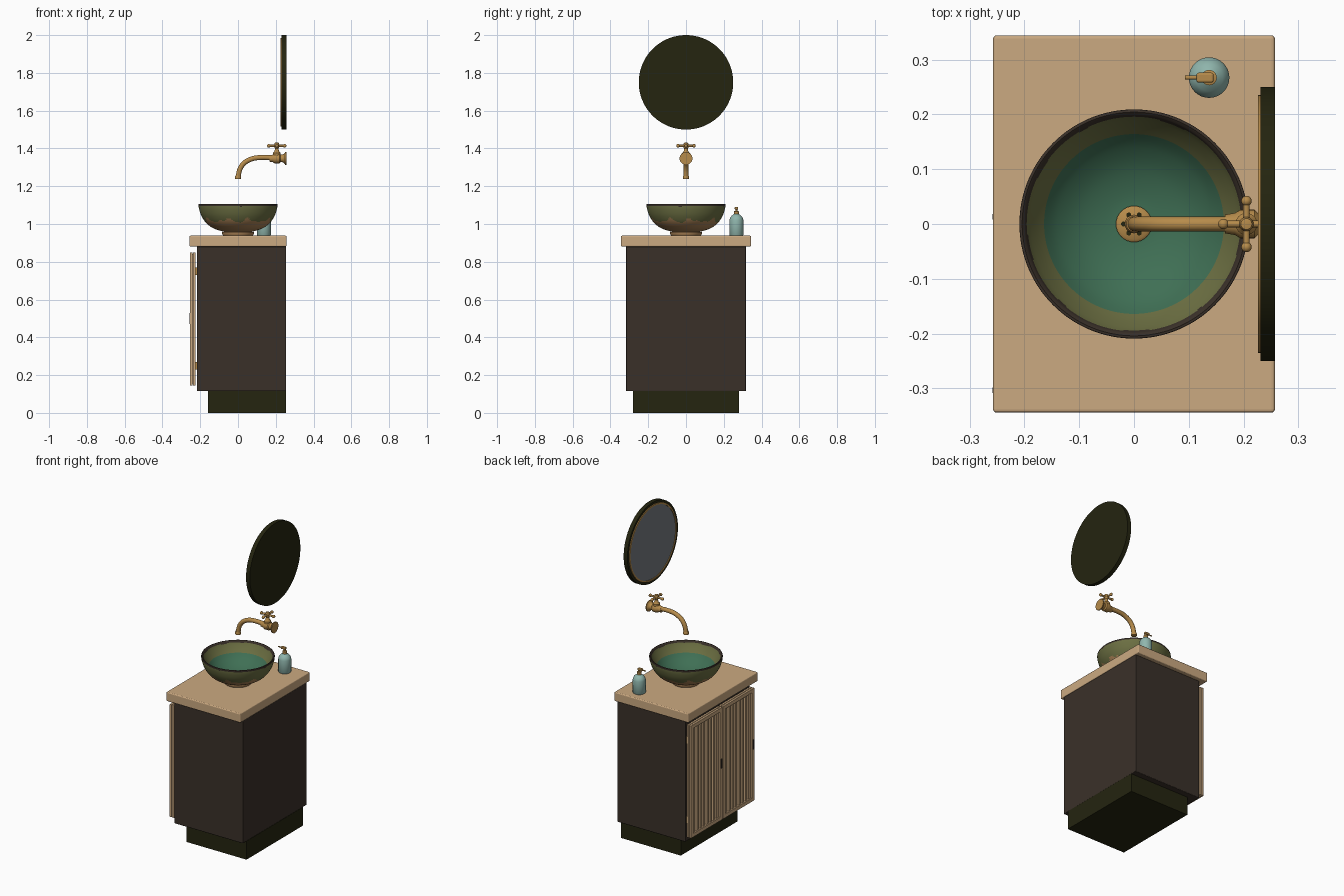
import bpy, bmesh, math
from mathutils import Matrix, Vector

if "Cube" in bpy.data.objects:
    bpy.data.objects.remove(bpy.data.objects["Cube"])


def material(name, rgb):
    m = bpy.data.materials.new(name)
    m.use_nodes = True
    colour = (*rgb, 1)
    m.diffuse_color = colour
    m.node_tree.nodes["Principled BSDF"].inputs["Base Color"].default_value = colour
    return m


oak = material("pale oak", (0.6, 0.4, 0.22))
brown = material("dark brown", (0.042, 0.03, 0.022))
black_olive = material("black olive", (0.018, 0.018, 0.005))
brass = material("brass", (0.47, 0.26, 0.07))
olive = material("olive glaze", (0.15, 0.16, 0.055))
teal = material("green glaze", (0.05, 0.16, 0.09))
clay = material("bare clay", (0.4, 0.22, 0.09))
soap = material("pale teal", (0.28, 0.47, 0.42))
glass = material("mirror grey", (0.18, 0.2, 0.22))


def finish(name, bm, mats, smooth=False):
    mesh = bpy.data.meshes.new(name)
    bm.to_mesh(mesh)
    bm.free()
    obj = bpy.data.objects.new(name, mesh)
    bpy.context.collection.objects.link(obj)
    for m in mats:
        mesh.materials.append(m)
    if smooth:
        bpy.ops.object.select_all(action="DESELECT")
        obj.select_set(True)
        bpy.context.view_layer.objects.active = obj
        bpy.ops.object.shade_smooth_by_angle(angle=math.radians(40))
    return obj


def box(name, x, y, z, mat, bevel=0):
    bm = bmesh.new()
    size = [b - a for a, b in (x, y, z)]
    mid = [(a + b) / 2 for a, b in (x, y, z)]
    bmesh.ops.create_cube(bm, size=1, matrix=Matrix.Translation(mid) @ Matrix.Diagonal((*size, 1)))
    obj = finish(name, bm, [mat])
    if bevel:
        mod = obj.modifiers.new("soft edges", "BEVEL")
        mod.width, mod.segments = bevel, 3
    return obj


def rounded(points, steps=6):
    """Catmull-Rom curve through profile points."""
    p = [Vector(q) for q in points]
    p = [2 * p[0] - p[1]] + p + [2 * p[-1] - p[-2]]
    out = []
    for a, b, c, d in zip(p, p[1:], p[2:], p[3:]):
        for i in range(steps):
            t = i / steps
            out.append(0.5 * (2 * b + (c - a) * t + (2 * a - 5 * b + 4 * c - d) * t * t
                              + (3 * b - a - 3 * c + d) * t ** 3))
    return out + [p[-2]]


def lathe(name, profile, mats, place=Matrix(), sides=32, rule=None):
    """Turn (radius, height) points about the local z axis."""
    bm = bmesh.new()
    rings = []
    for r, h in profile:
        if r < 0.0005:
            rings.append([bm.verts.new((0, 0, h))] * sides)
        else:
            rings.append([bm.verts.new((r * math.cos(math.tau * i / sides),
                                        r * math.sin(math.tau * i / sides), h)) for i in range(sides)])
    for low, high in zip(rings, rings[1:]):
        for i in range(sides):
            j = (i + 1) % sides
            corners = list(dict.fromkeys((low[i], low[j], high[j], high[i])))
            if len(corners) > 2:
                bm.faces.new(corners)
    bmesh.ops.recalc_face_normals(bm, faces=bm.faces)
    if rule:
        for f in bm.faces:
            f.material_index = rule(f.calc_center_median(), f.normal)
    bm.transform(place)
    return finish(name, bm, mats, True)


def at(x, y, z, axis=None):
    m = Matrix.Translation((x, y, z))
    turn = {"x": (math.pi / 2, "Y"), "-x": (-math.pi / 2, "Y"), "y": (-math.pi / 2, "X")}
    return m @ Matrix.Rotation(turn[axis][0], 4, turn[axis][1]) if axis else m


def rod(name, radius, length, mat, place):
    h = length / 2
    return lathe(name, [(0, -h), (radius, -h), (radius, h), (0, h)], [mat], place, 20)


def ball(name, radius, mat, place):
    arc = [(radius * math.sin(math.pi * i / 10), -radius * math.cos(math.pi * i / 10)) for i in range(11)]
    return lathe(name, arc, [mat], place, 20)


# Cabinet
box("plinth", (-0.16, 0.255), (-0.28, 0.28), (0, 0.116), black_olive)
box("cabinet_body", (-0.218, 0.255), (-0.318, 0.318), (0.115, 0.881), brown, 0.004)
box("countertop", (-0.257, 0.257), (-0.344, 0.344), (0.88, 0.938), oak, 0.006)

# Two slatted doors, each a double-layer frame with slats
for side, start in (("right", -0.313), ("left", 0.003)):
    end, rail, low, high = start + 0.31, 0.024, 0.145, 0.85
    for layer, depth in (("front", (-0.255, -0.241)), ("back", (-0.238, -0.224))):
        tag = f"{side}_door_{layer}"
        for k, y in enumerate(((start, start + rail), (end - rail, end))):
            box(f"{tag}_stile_{k}", depth, y, (low, high), oak, 0.002)
        for k, z in enumerate(((low, low + rail), (high - rail, high))):
            box(f"{tag}_rail_{k}", depth, (start + rail, end - rail), z, oak, 0.002)
    count = 8
    pitch = (end - start - 2 * rail) / count
    for k in range(count):
        y = start + rail + pitch * (k + 0.5)
        box(f"{side}_door_slat_{k}", (-0.249, -0.229), (y - 0.008, y + 0.008),
            (low + 0.01, high - 0.01), oak)
    box(f"{side}_door_pull", (-0.258, -0.252), (start + 0.004, start + 0.016), (0.47, 0.53), brown, 0.002)
    for z in (0.25, 0.75):
        box(f"{side}_door_hinge", (-0.226, -0.216), (end - 0.02, end - 0.005), (z - 0.02, z + 0.02), brass)

# Vessel basin with dripped glaze
inside = rounded([(0, 0.972), (0.05, 0.975), (0.1, 0.991), (0.14, 1.018), (0.168, 1.05),
                  (0.188, 1.08), (0.199, 1.102)])
outside = rounded([(0.204, 1.106), (0.209, 1.102), (0.205, 1.075), (0.192, 1.04), (0.168, 1.005),
                   (0.13, 0.977), (0.075, 0.959)])
foot = [(0.084, 0.957), (0.084, 0.948), (0.078, 0.938), (0, 0.938)]


def glaze(c, n):
    a = math.atan2(c.y, c.x)
    r = math.hypot(c.x, c.y)
    wobble = math.sin(9 * a) + 0.6 * math.sin(14 * a + 1) + 0.4 * math.sin(23 * a)
    if c.z > 1.094 + 0.001 * wobble:
        return 2
    if n.z > 0 and c.z > 0.97:
        return 1 if r < 0.164 else 0
    return 3 if c.z < 1.018 + 0.008 * wobble else 0


lathe("basin", inside + outside + foot, [olive, teal, brown, clay], sides=128, rule=glaze)

# Drain
lathe("drain", [(0, 0.97), (0.033, 0.97), (0.033, 0.977), (0.028, 0.981), (0, 0.982)], [brass])
for k in range(6):
    a = math.tau * k / 6
    rod("drain_hole", 0.0045, 0.002, black_olive, at(0.019 * math.cos(a), 0.019 * math.sin(a), 0.982))

# Wall tap: flange and body
lathe("tap_body", [(0, 0), (0.034, 0), (0.034, 0.006), (0.026, 0.011), (0.02, 0.02), (0.02, 0.03),
                   (0.026, 0.036), (0.026, 0.062), (0.02, 0.072), (0.017, 0.09), (0, 0.09)],
      [brass], at(0.256, 0, 1.347, "-x"))

# Curved spout
curve = bpy.data.curves.new("spout", "CURVE")
curve.dimensions = "3D"
curve.bevel_depth, curve.bevel_resolution, curve.use_fill_caps = 0.0135, 5, True
path = rounded([(0.18, 1.35), (0.13, 1.352), (0.08, 1.347), (0.035, 1.325), (0.01, 1.29), (0, 1.245)])
line = curve.splines.new("POLY")
line.points.add(len(path) - 1)
for point, (x, z) in zip(line.points, path):
    point.co = (x, 0, z, 1)
line.use_smooth = True
spout = bpy.data.objects.new("spout", curve)
bpy.context.collection.objects.link(spout)
curve.materials.append(brass)
lathe("spout_tip", [(0, 1.238), (0.016, 1.238), (0.017, 1.248), (0.014, 1.256), (0, 1.256)], [brass])

# Cross handle
lathe("tap_stem", [(0.02, 1.355), (0.02, 1.376), (0.012, 1.385), (0.009, 1.4), (0.013, 1.405),
                   (0.013, 1.422), (0.01, 1.43), (0, 1.432)], [brass], at(0.205, 0, 0))
for axis in "xy":
    rod(f"tap_arm_{axis}", 0.006, 0.084, brass, at(0.205, 0, 1.414, axis))
    for s in (-0.042, 0.042):
        x, y = (s, 0) if axis == "x" else (0, s)
        ball("tap_arm_end", 0.0095, brass, at(0.205 + x, y, 1.414))

# Round mirror facing the basin
wall = at(0.257, 0, 1.75, "-x")
lathe("mirror_frame", [(0, 0), (0.25, 0), (0.25, 0.026), (0.233, 0.026), (0.233, 0.02), (0, 0.02)],
      [black_olive], wall, 96)
lathe("mirror_trim", [(0.235, 0.02), (0.235, 0.031), (0.225, 0.031), (0.225, 0.02)], [brass], wall, 96)
lathe("mirror_glass", [(0, 0.02), (0.227, 0.02), (0.227, 0.027), (0, 0.027)], [glass], wall, 96)

# Soap dispenser
stand = at(0.137, 0.267, 0.938)
lathe("soap_bottle", [(0, 0), (0.034, 0), (0.037, 0.004), (0.037, 0.082), (0.034, 0.094),
                      (0.025, 0.106), (0.014, 0.114), (0.013, 0.12), (0, 0.12)], [soap], stand)
lathe("pump_collar", [(0.014, 0.116), (0.014, 0.129), (0.006, 0.131), (0.006, 0.143), (0, 0.143)],
      [brass], stand)
box("pump_head", (0.114, 0.145), (0.258, 0.276), (1.077, 1.091), brass, 0.004)
rod("pump_nozzle", 0.0035, 0.03, brass, at(0.108, 0.267, 1.083, "x"))
